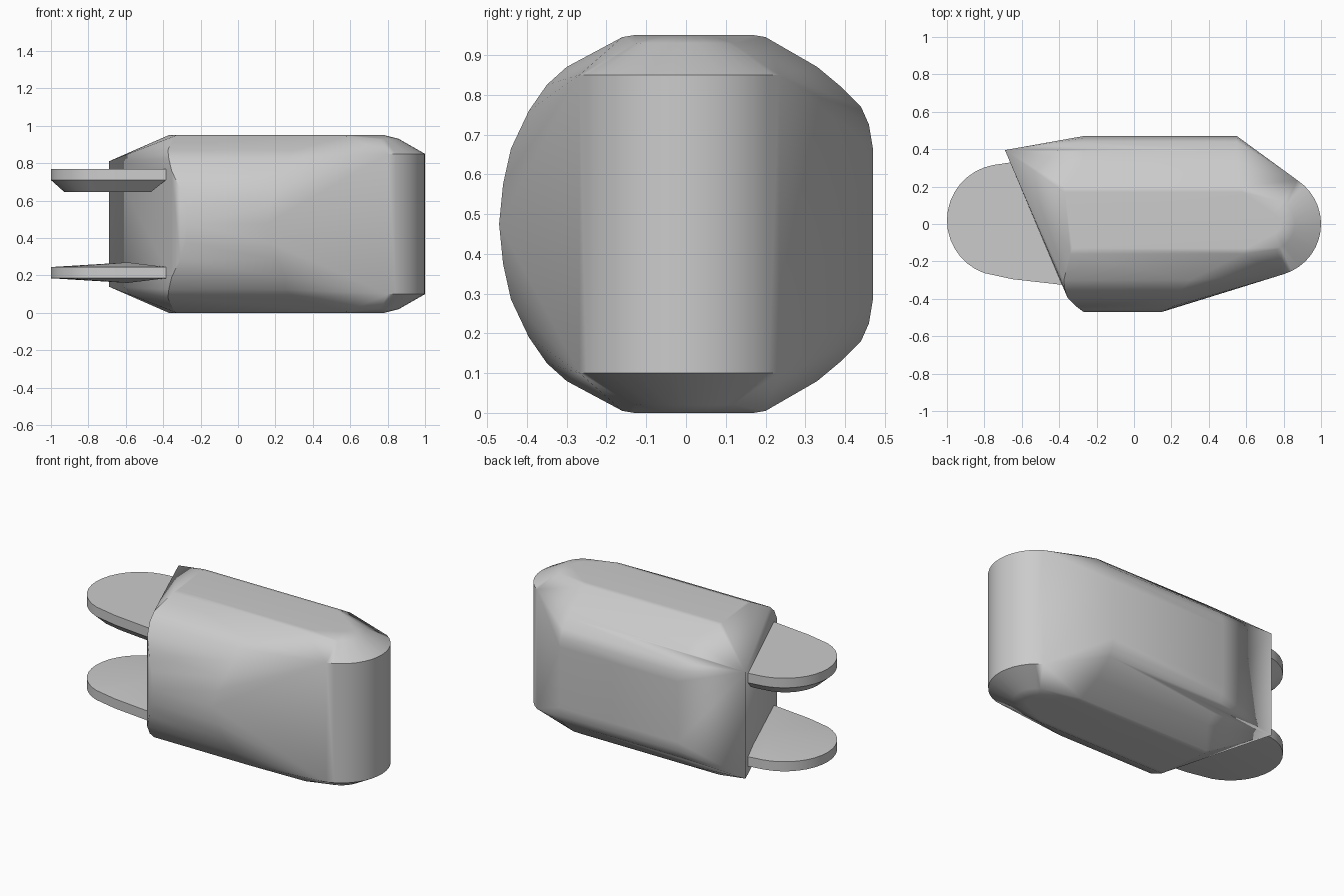
import bpy, bmesh, math

cube = bpy.data.objects.get("Cube")
if cube:
    bpy.data.objects.remove(cube, do_unlink=True)

MID = 0.475  # half of the body height

grey = bpy.data.materials.new("plain grey")
grey.use_nodes = True
grey.diffuse_color = (0.6, 0.6, 0.6, 1)
grey.node_tree.nodes["Principled BSDF"].inputs["Base Color"].default_value = (0.6, 0.6, 0.6, 1)


def hull(name, points, angle):
    """Wrap points in a clean convex shell with soft shading."""
    bm = bmesh.new()
    for p in points:
        bm.verts.new(p)
    result = bmesh.ops.convex_hull(bm, input=bm.verts)
    loose = {g for g in result["geom_interior"] + result["geom_unused"]
             if isinstance(g, bmesh.types.BMVert)}
    bmesh.ops.delete(bm, geom=[v for v in loose if v.is_valid and not v.link_faces], context="VERTS")
    bmesh.ops.dissolve_limit(bm, angle_limit=0.01, verts=bm.verts, edges=bm.edges)
    bmesh.ops.recalc_face_normals(bm, faces=bm.faces)
    mesh = bpy.data.meshes.new(name)
    bm.to_mesh(mesh)
    bm.free()
    obj = bpy.data.objects.new(name, mesh)
    bpy.context.collection.objects.link(obj)
    mesh.materials.append(grey)
    bpy.ops.object.select_all(action="DESELECT")
    obj.select_set(True)
    bpy.context.view_layer.objects.active = obj
    bpy.ops.object.shade_smooth_by_angle(angle=math.radians(angle))
    weighted = obj.modifiers.new("weighted normals", "WEIGHTED_NORMAL")
    weighted.keep_sharp = True
    return obj


def polar(cx, cy, radius, degrees):
    a = math.radians(degrees)
    return cx + radius * math.cos(a), cy + radius * math.sin(a)


# Body section: depth y, height above the middle, and the x range it runs over
rows = [(-0.47, 0, -0.27, 0.15), (-0.46, 0.1, -0.28, 0.17), (-0.44, 0.19, -0.31, 0.21),
        (-0.395, 0.285, -0.355, 0.25), (-0.35, 0.35, -0.37, 0.25), (-0.3, 0.395, -0.375, 0.3),
        (-0.16, 0.47, -0.34, 0.58), (-0.13, MID, -0.33, 0.6), (0.17, MID, -0.37, 0.58),
        (0.2, 0.47, -0.37, 0.56), (0.33, 0.395, -0.27, 0.55), (0.39, 0.345, -0.27, 0.55),
        (0.44, 0.295, -0.27, 0.55), (0.46, 0.25, -0.27, 0.55), (0.47, 0.19, -0.27, 0.55)]
upper = [(x, y, h) for y, h, left, right in rows for x in (left, right)]

# Tall corner of the slanted root end
upper.append((-0.69, 0.395, 0.335))

# Round tip with a softened rim
for radius, h in ((0.28, 0.375), (0.14, 0.455), (0.06, MID)):
    for i in range(15):
        upper.append((*polar(0.72, 0, radius, -73 + 130 * i / 14), h))

hull("body", [(x, y, MID + side * h) for x, y, h in upper for side in (1, -1)], 40)

# Flanges: rounded tongues reaching out of the slanted end
outline = [(-0.385, -0.325), (-0.5, -0.312), (-0.65, -0.295)]
outline += [polar(-0.7, 0.02, 0.3, a) for a in range(250, 90, -10)]
outline += [(-0.62, 0.335)]


def flange(name, low, high, extra):
    rim = [(x, y, z) for x, y in outline for z in (low, high)]
    return hull(name, rim + extra, 25)


# The upper one has an inset underside, the lower one is slightly domed
under = [(-0.71 + 0.75 * (x + 0.71), 0.75 * y, 0.645) for x, y in outline]
flange("upper_flange", 0.71, 0.77, under)
flange("lower_flange", 0.185, 0.245, [(-0.59, 0.03, 0.27), (-0.59, 0.03, 0.16)])
